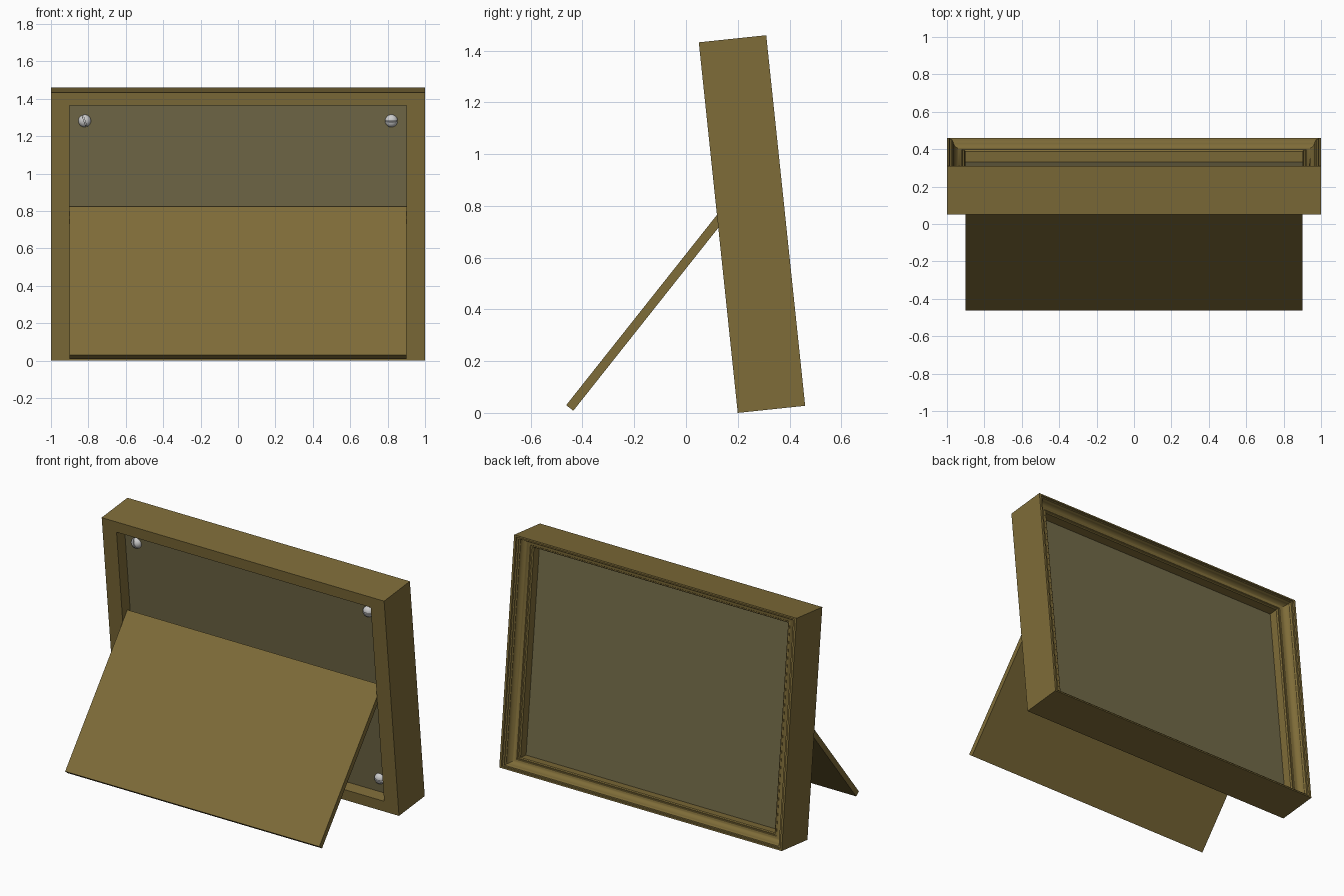
import bpy, bmesh, math
from mathutils import Matrix, Vector

if "Cube" in bpy.data.objects:
    bpy.data.objects.remove(bpy.data.objects["Cube"])

TILT = math.radians(6)
HEIGHT = 1.44
FRAME_MATRIX = Matrix.Translation((0, 0.2, 0)) @ Matrix.Rotation(TILT, 4, 'X')


def material(name, color):
    m = bpy.data.materials.new(name)
    m.diffuse_color = (*color, 1)
    m.use_nodes = True
    m.node_tree.nodes["Principled BSDF"].inputs["Base Color"].default_value = m.diffuse_color
    return m


wood = material("wood", (0.21, 0.15, 0.04))
board = material("board", (0.17, 0.145, 0.065))


def make(name, bm, matrix, mat=None, smooth=None):
    bmesh.ops.recalc_face_normals(bm, faces=bm.faces)
    me = bpy.data.meshes.new(name)
    bm.to_mesh(me)
    bm.free()
    ob = bpy.data.objects.new(name, me)
    bpy.context.collection.objects.link(ob)
    ob.matrix_world = matrix
    if mat:
        me.materials.append(mat)
    if smooth:
        bpy.ops.object.select_all(action='DESELECT')
        ob.select_set(True)
        bpy.context.view_layer.objects.active = ob
        bpy.ops.object.shade_smooth_by_angle(angle=math.radians(smooth))
    return ob


def box(name, lo, hi, matrix, mat):
    lo, hi = Vector(lo), Vector(hi)
    bm = bmesh.new()
    bmesh.ops.create_cube(bm, size=1)
    bmesh.ops.scale(bm, vec=hi - lo, verts=bm.verts)
    bmesh.ops.translate(bm, vec=(lo + hi) / 2, verts=bm.verts)
    return make(name, bm, matrix, mat)


# moulded frame: profile of (inset fraction, depth) swept round four mitred corners
cove = [(0.34 + 0.46 * (1 - math.cos(a)), 0.206 + 0.036 * (1 - math.sin(a)))
        for a in (math.radians(90 * i / 8) for i in range(9))]
profile = [(0, 0), (0, 0.262), (0.14, 0.262), (0.17, 0.254), (0.28, 0.254),
           (0.30, 0.246)] + cove + [(0.84, 0.202), (0.93, 0.203), (1, 0.196), (1, 0)]
bm = bmesh.new()
rings = []
for sx, sz in ((-1, -1), (1, -1), (1, 1), (-1, 1)):
    rings.append([bm.verts.new((sx * (1 - 0.1 * t), v,
                                HEIGHT / 2 + sz * (HEIGHT / 2 - 0.07 * t)))
                  for t, v in profile])
n = len(profile)
for i in range(4):
    a, b = rings[i], rings[(i + 1) % 4]
    for j in range(n):
        k = (j + 1) % n
        bm.faces.new((a[j], b[j], b[k], a[k]))
make("moulded_frame", bm, FRAME_MATRIX, wood, 30)

# backing board with the picture on its far side
box("backing_board", (-0.903, 0.08, 0.067), (0.903, 0.125, HEIGHT - 0.067), FRAME_MATRIX, board)
box("picture_panel", (-0.903, 0.125, 0.067), (0.903, 0.14, HEIGHT - 0.067), FRAME_MATRIX, board)

# hinged stand leaning against the backing board
stand_matrix = Matrix.Translation((-0.463, 0.03, 0)).copy()
stand_matrix = Matrix.Translation((0, -0.463, 0.03)) @ Matrix.Rotation(math.radians(51.6), 4, 'X')
box("stand", (-0.9, 0, -0.035), (0.9, 1.013, 0), stand_matrix, wood)


def dome(bm, radius, height, cuts):
    part = bmesh.new()
    bmesh.ops.create_uvsphere(part, u_segments=24, v_segments=12, radius=1)
    bmesh.ops.scale(part, vec=(radius, height, radius), verts=part.verts)
    for co, no in cuts:
        res = bmesh.ops.bisect_plane(part, geom=part.verts[:] + part.edges[:] + part.faces[:],
                                     plane_co=co, plane_no=no, clear_outer=True)
        edges = [e for e in res["geom_cut"] if isinstance(e, bmesh.types.BMEdge)]
        bmesh.ops.holes_fill(part, edges=edges)
    tmp = bpy.data.meshes.new("tmp")
    part.to_mesh(tmp)
    part.free()
    bm.from_mesh(tmp)
    bpy.data.meshes.remove(tmp)


# slotted screw heads: two half domes over a lower core
for name, x, z, turn in (("upper_left_screw", -0.82, 1.28, 70), ("upper_right_screw", 0.82, 1.28, 0),
                         ("lower_left_screw", -0.82, 0.16, 30), ("lower_right_screw", 0.82, 0.16, 10)):
    bm = bmesh.new()
    base = (Vector((0, 0, 0)), Vector((0, 1, 0)))
    for s in (-1, 1):
        dome(bm, 0.034, 0.028, [base, (Vector((0, 0, 0.003 * s)), Vector((0, 0, -s)))])
    dome(bm, 0.031, 0.016, [base])
    m = FRAME_MATRIX @ Matrix.Translation((x, 0.081, z)) @ Matrix.Rotation(math.radians(turn), 4, 'Y')
    make(name, bm, m, None, 35)
